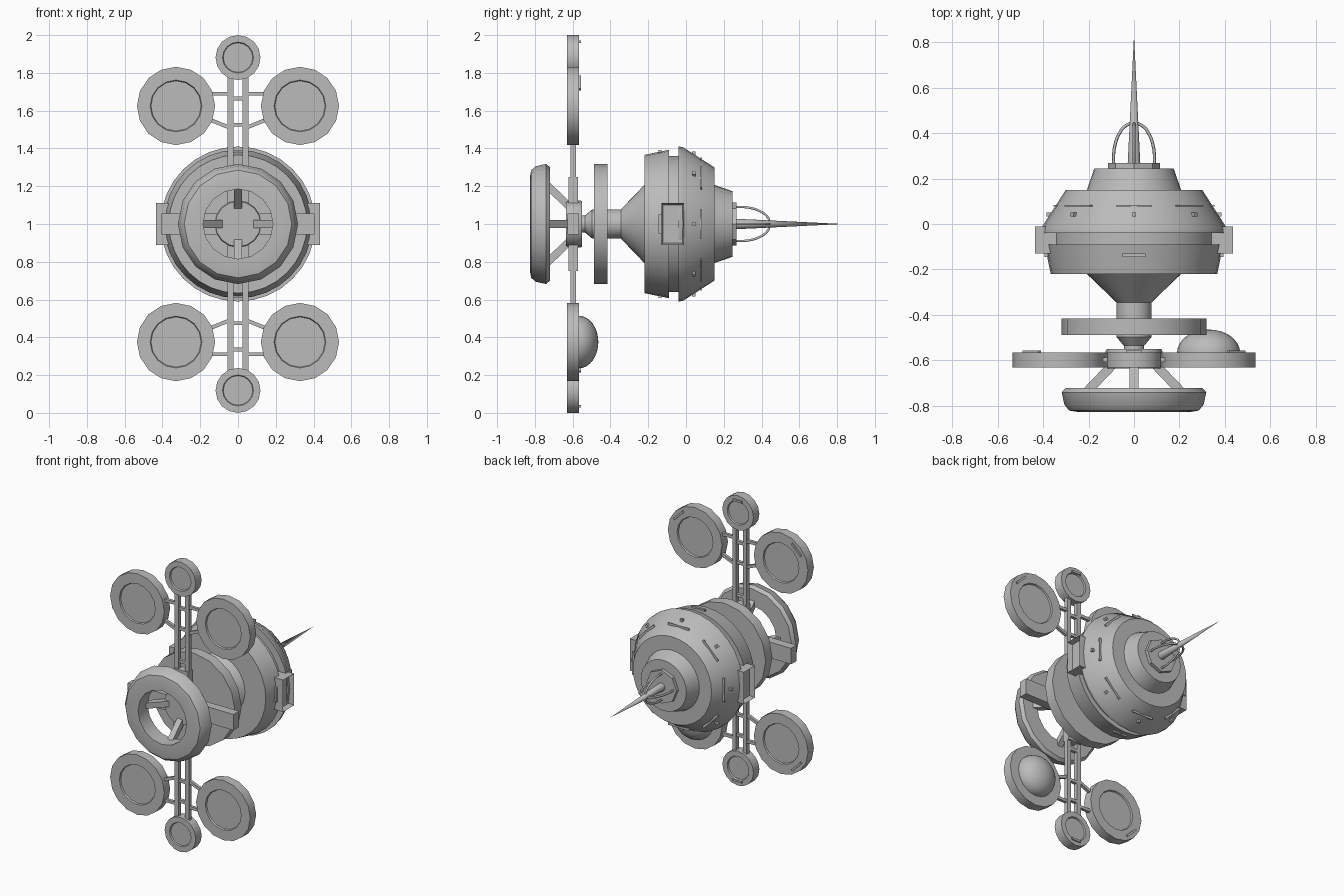
import bpy, bmesh
from math import sin, cos, pi, radians
from mathutils import Vector, Matrix

cube = bpy.data.objects.get("Cube")
if cube:
    bpy.data.objects.remove(cube)

GREY = (0.5, 0.5, 0.5, 1)
hull = bpy.data.materials.new("hull_grey")
hull.use_nodes = True
hull.diffuse_color = GREY
hull.node_tree.nodes["Principled BSDF"].inputs["Base Color"].default_value = GREY

MID = 1.0        # height of the main axis
ARM_Y = -0.597   # depth of the arm and pod plane


def finish(name, bm, smooth=False):
    bmesh.ops.recalc_face_normals(bm, faces=bm.faces)
    if smooth:
        for f in bm.faces:
            f.smooth = True
        for e in bm.edges:
            e.smooth = e.calc_face_angle(0) < radians(30)
    mesh = bpy.data.meshes.new(name)
    bm.to_mesh(mesh)
    bm.free()
    mesh.materials.append(hull)
    ob = bpy.data.objects.new(name, mesh)
    bpy.context.collection.objects.link(ob)
    return ob


def lathe(name, profile, x=0, z=MID, segs=32, closed=False):
    """Revolve (y, radius) points about an axis parallel to y."""
    bm = bmesh.new()
    rings = []
    for y, r in profile:
        if r == 0:
            rings.append([bm.verts.new((x, y, z))] * segs)
        else:
            rings.append([bm.verts.new((x + r * sin(2 * pi * i / segs), y,
                                        z + r * cos(2 * pi * i / segs)))
                          for i in range(segs)])
    pairs = list(zip(rings, rings[1:]))
    if closed:
        pairs.append((rings[-1], rings[0]))
    for a, b in pairs:
        for i in range(segs):
            j = (i + 1) % segs
            corners = list(dict.fromkeys((a[i], a[j], b[j], b[i])))
            if len(corners) > 2:
                bm.faces.new(corners)
    return finish(name, bm, True)


def box(name, centre, size, rot=None):
    bm = bmesh.new()
    m = Matrix.Translation(centre) @ (rot or Matrix()) @ Matrix.Diagonal((*size, 1))
    bmesh.ops.create_cube(bm, size=1, matrix=m)
    return finish(name, bm)


def bar(name, a, b, wide, deep):
    a, b = Vector(a), Vector(b)
    rot = (b - a).to_track_quat('Z', 'Y').to_matrix().to_4x4()
    return box(name, (a + b) / 2, (wide, deep, (b - a).length), rot)


def around(angle, r, y):
    return (r * sin(angle), y, MID + r * cos(angle))


# Main hull, from the stern step to the neck
lathe("main_hull", [
    (0.245, 0), (0.245, 0.174), (0.15, 0.207), (0.15, 0.30), (-0.018, 0.408),
    (-0.04, 0.41), (-0.04, 0.36), (-0.09, 0.36), (-0.09, 0.393), (-0.22, 0.366),
    (-0.22, 0.207), (-0.345, 0.077), (-0.43, 0.077), (-0.43, 0)])
lathe("neck_disc", [(-0.415, 0), (-0.415, 0.318), (-0.487, 0.318), (-0.487, 0)], segs=16)
lathe("neck_cone", [(-0.48, 0.077), (-0.497, 0.077), (-0.535, 0.045), (-0.56, 0.045)], segs=16)

# Hub and front ring
lathe("hub", [(-0.55, 0), (-0.55, 0.12), (-0.56, 0.125), (-0.62, 0.125),
              (-0.635, 0.12), (-0.635, 0)], segs=16)
lathe("front_ring", [(-0.72, 0.185), (-0.72, 0.30), (-0.74, 0.318), (-0.795, 0.306),
                     (-0.82, 0.285), (-0.826, 0.25), (-0.826, 0.185)], segs=16, closed=True)
for k in range(4):
    t = k * pi / 2
    bar("ring_strut", around(t, 0.205, -0.735), around(t, 0.09, -0.615), 0.04, 0.04)

# Stern plate, spike and hoops
lathe("stern_plate", [(0.24, 0), (0.24, 0.115), (0.268, 0.115), (0.268, 0)], segs=8)
lathe("spike", [(0.26, 0.028), (0.83, 0)], segs=12)
half = [(0.09, 0.26), (0.087, 0.33), (0.066, 0.395), (0.035, 0.433)]
arch = half + [(0, 0.443)] + [(-r, y) for r, y in reversed(half)]
for k in range(2):
    curve = bpy.data.curves.new("stern_hoop", 'CURVE')
    curve.dimensions = '3D'
    curve.bevel_depth = 0.007
    curve.bevel_resolution = 1
    curve.resolution_u = 4
    curve.materials.append(hull)
    spline = curve.splines.new('BEZIER')
    spline.bezier_points.add(len(arch) - 1)
    for p, (r, y) in zip(spline.bezier_points, arch):
        p.co = around(k * pi / 2, r, y)
        p.handle_left_type = p.handle_right_type = 'AUTO'
    bpy.context.collection.objects.link(bpy.data.objects.new("stern_hoop", curve))

# Raised hull trim: bars and studs on the cone, bars on the collar
for k in range(8):
    t = k * pi / 4
    turn = Matrix.Rotation(t, 4, 'Y')
    box("cone_bar", around(t, 0.345, 0.08), (0.16, 0.008, 0.016), turn)
    box("cone_stud", around(t, 0.375, 0.042), (0.018, 0.018, 0.02), turn)
    if k % 2 == 0:
        box("collar_bar", around(t, 0.383, -0.137), (0.1, 0.015, 0.02), turn)

# Side housings with a recessed outer face, and side arms of the hub
for s in (-1, 1):
    housing = box("side_housing", (s * 0.385, -0.07, MID), (0.1, 0.12, 0.22))
    bm = bmesh.new()
    bm.from_mesh(housing.data)
    bm.faces.ensure_lookup_table()
    face = max(bm.faces, key=lambda f: f.calc_center_median().x * s)
    bmesh.ops.inset_region(bm, faces=[face], thickness=0.012)
    bmesh.ops.translate(bm, verts=face.verts, vec=(-s * 0.035, 0, 0))
    bm.to_mesh(housing.data)
    bm.free()
    box("side_arm", (s * 0.25, ARM_Y, MID), (0.31, 0.06, 0.11))


def pod(name, x, z, r, inner, slot_angle=None):
    y0, y1, dip = -0.63, -0.566, 0.01
    lathe(name, [(y0 + dip, 0), (y0 + dip, inner - 0.004), (y0, inner), (y0, r),
                 (y1, r), (y1, inner), (y1 - dip, inner - 0.004), (y1 - dip, 0)],
          x, z, segs=16)
    if slot_angle is not None:
        d = r - 0.035
        box(name + "_slot", (x + d * sin(slot_angle), y1, z + d * cos(slot_angle)),
            (0.1 if r > 0.15 else 0.07, 0.018, 0.014), Matrix.Rotation(slot_angle, 4, 'Y'))


# Upper and lower masts with their pods
for v in (1, -1):
    def up(h):
        return MID + v * h

    pod("end_pod", 0, up(0.881), 0.119, 0.082, 0 if v > 0 else pi)
    box("mast_root", (0, ARM_Y, up(0.175)), (0.11, 0.052, 0.15))
    for h in (0.3, 0.525, 0.665):
        box("mast_rung", (0, ARM_Y, up(h)), (0.06, 0.022, 0.02))
    for s in (-1, 1):
        box("mast_rail", (s * 0.04, ARM_Y, up(0.44)), (0.03, 0.028, 0.7))
        bar("pod_strut", (s * 0.05, ARM_Y, up(0.69)), (s * 0.16, ARM_Y, up(0.69)), 0.02, 0.02)
        bar("pod_strut", (s * 0.05, ARM_Y, up(0.512)), (s * 0.16, ARM_Y, up(0.557)), 0.02, 0.02)
        domed = v < 0 and s > 0
        angle = s * (pi / 4 if v > 0 else 3 * pi / 4)
        pod("side_pod", s * 0.328, up(0.625), 0.207, 0.137, None if domed else angle)

# Dome on the back of one lower pod
steps = 8
lathe("pod_dome", [(-0.58, 0.139)] + [
    (-0.567 + 0.103 * sin(i * pi / 2 / steps),
     0.139 * cos(i * pi / 2 / steps) if i < steps else 0) for i in range(steps + 1)],
    0.328, 0.375, segs=24)
